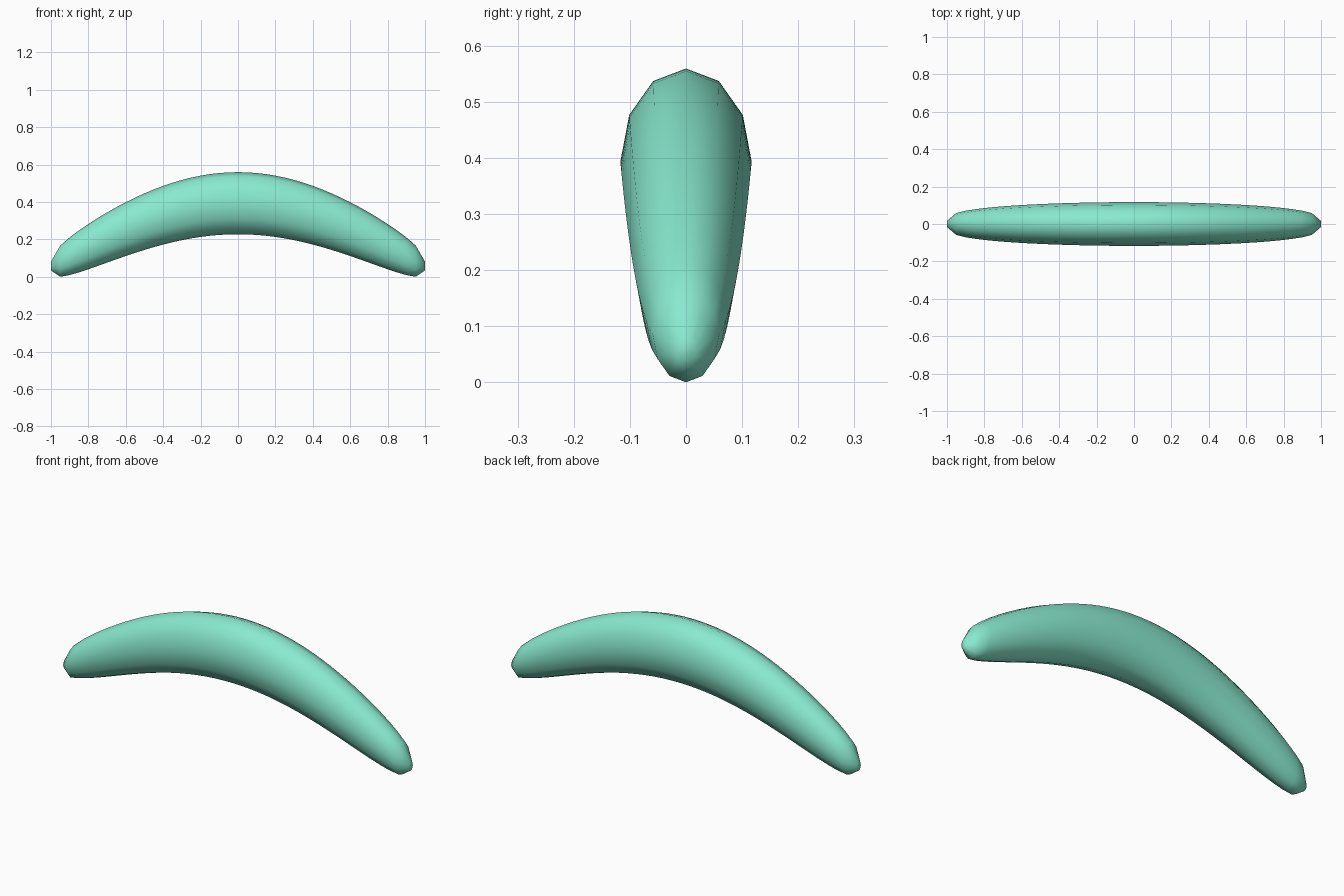
import bpy, bmesh
from math import sin, cos, pi

if "Cube" in bpy.data.objects:
    bpy.data.objects.remove(bpy.data.objects["Cube"])

SEGMENTS, SIDES = 40, 12
WIDTH, DEPTH = 0.117, 0.166      # half axes of the oval section
ARCH, END_Z = 0.336, 0.061       # rise of the centre line, height of the tips


def ring(bm, x):
    """Upright oval section, thinner towards the tips."""
    swell = max(cos(pi * x / 2), 0.0)
    scale = max(swell ** 0.27, 0.14)
    centre = END_Z + ARCH * swell
    return [bm.verts.new((x, WIDTH * scale * sin(2 * pi * i / SIDES),
                          centre + DEPTH * scale * cos(2 * pi * i / SIDES)))
            for i in range(SIDES)]


# Arched body swept from tip to tip
bm = bmesh.new()
rings = [ring(bm, -1 + 2 * k / SEGMENTS) for k in range(SEGMENTS + 1)]
for a, b in zip(rings, rings[1:]):
    for i in range(SIDES):
        j = (i + 1) % SIDES
        bm.faces.new((a[i], a[j], b[j], b[i]))

# Small closed tips
bm.faces.new(rings[0])
bm.faces.new(rings[-1])
bmesh.ops.recalc_face_normals(bm, faces=bm.faces)

# Stand on the ground
low = min(v.co.z for v in bm.verts)
bmesh.ops.translate(bm, verts=bm.verts, vec=(0, 0, -low))
for f in bm.faces:
    f.smooth = True

mesh = bpy.data.meshes.new("curved_body")
bm.to_mesh(mesh)
bm.free()
body = bpy.data.objects.new("curved_body", mesh)
bpy.context.collection.objects.link(body)

# Mint colour
mint = bpy.data.materials.new("mint")
mint.diffuse_color = (0.25, 0.82, 0.62, 1)
mint.use_nodes = True
mint.node_tree.nodes["Principled BSDF"].inputs["Base Color"].default_value = mint.diffuse_color
mesh.materials.append(mint)
